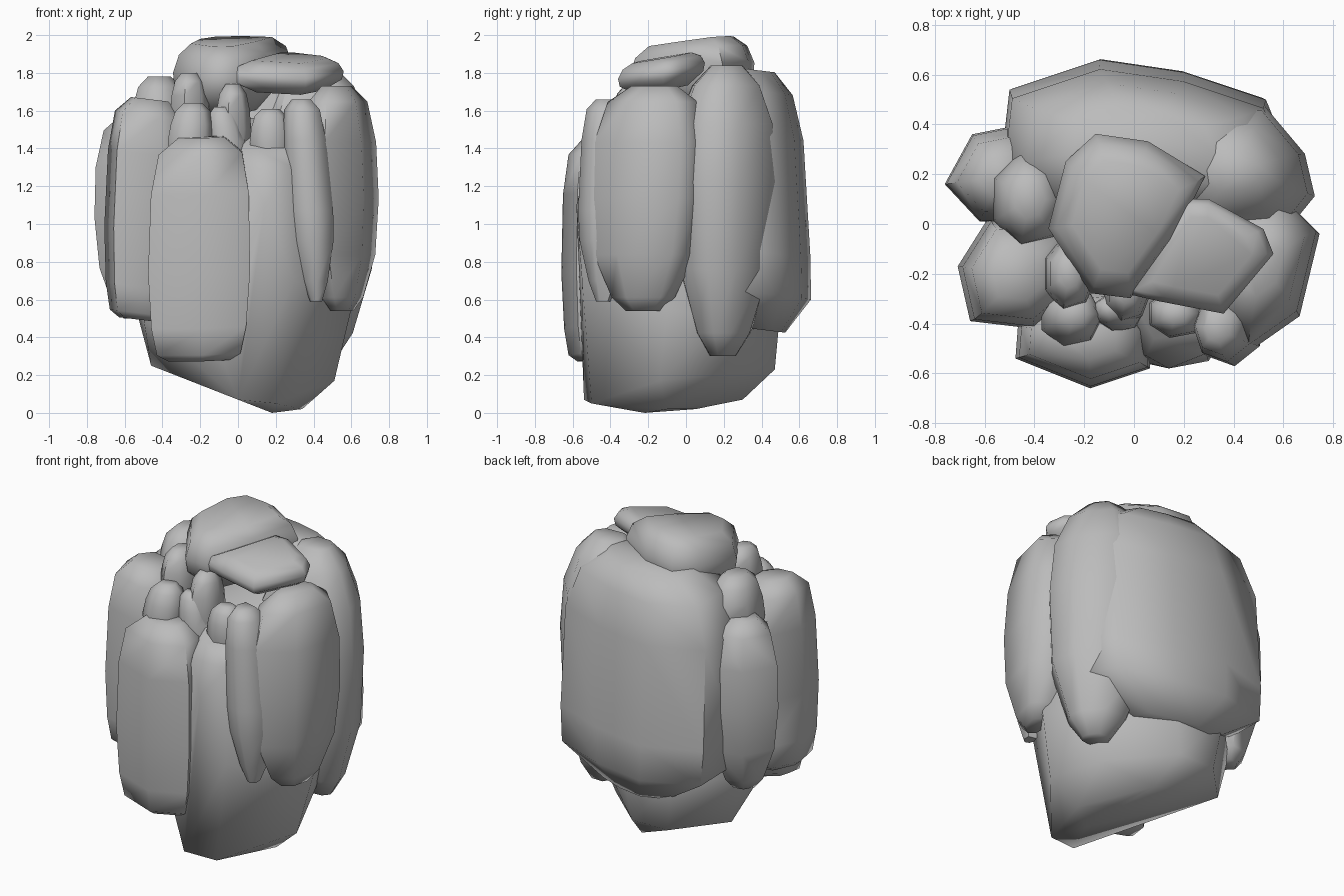
import bpy
import bmesh
import math
from mathutils import Vector

default_cube = bpy.data.objects.get("Cube")
if default_cube:
    bpy.data.objects.remove(default_cube, do_unlink=True)

# Single stone colour
stone_grey = bpy.data.materials.new("stone_grey")
stone_grey.use_nodes = True
grey = (0.5, 0.5, 0.5, 1)
stone_grey.diffuse_color = grey
stone_grey.node_tree.nodes["Principled BSDF"].inputs["Base Color"].default_value = grey

# Vertical profiles: (height fraction, outline scale)
PILLAR = [(0, .6), (.03, .82), (.15, .93), (.4, 1), (.75, .96), (.93, .82), (1, .45)]
TAPERED = [(0, .3), (.06, .55), (.25, .88), (.5, 1), (.75, .97), (.93, .78), (1, .4)]
HEAVY = [(0, .45), (.14, .97), (.3, 1), (.75, .98), (.92, .82), (1, .5)]
DOME = [(0, .25), (.08, .53), (.3, .9), (.6, 1), (.8, .93), (.93, .66), (1, .3)]
TOP_HEAVY = [(0, .25), (.1, .55), (.3, .92), (.45, 1), (.8, .92), (.95, .75), (1, .4)]
PEBBLE = [(0, .9), (.3, 1), (.6, .92), (.85, .75), (1, .4)]
SLAB = [(0, .6), (.35, .96), (.6, 1), (.85, .9), (1, .68)]


def finish(name, bm, angle=60):
    """Turn a bmesh into a shaded stone object."""
    bmesh.ops.recalc_face_normals(bm, faces=bm.faces)
    mesh = bpy.data.meshes.new(name)
    bm.to_mesh(mesh)
    bm.free()
    mesh.materials.append(stone_grey)
    obj = bpy.data.objects.new(name, mesh)
    bpy.context.collection.objects.link(obj)
    bpy.ops.object.select_all(action="DESELECT")
    obj.select_set(True)
    bpy.context.view_layer.objects.active = obj
    bpy.ops.object.shade_smooth_by_angle(angle=math.radians(angle))


def stone(name, outline, bottom, top, profile, lean=(0, 0), tilt=(0, 0)):
    """Loft a plan outline through a profile; lean shifts the top, tilt slopes it."""
    bm = bmesh.new()
    points = [Vector(p) for p in outline]
    centre = sum(points, Vector((0, 0))) / len(points)
    rings = []
    for height, scale in profile:
        ring = []
        for point in points:
            arm = (point - centre) * scale
            spot = centre + arm + Vector(lean) * height
            z = bottom + (top - bottom) * height + arm.dot(Vector(tilt))
            ring.append(bm.verts.new((spot.x, spot.y, z)))
        rings.append(ring)
    count = len(points)
    for low, high in zip(rings, rings[1:]):
        for i in range(count):
            j = (i + 1) % count
            bm.faces.new((low[i], low[j], high[j], high[i]))
    bm.faces.new(rings[0])
    bm.faces.new(rings[-1])
    finish(name, bm)


def hull_stone(name, points):
    """Wrap a convex stone around a few corner points."""
    bm = bmesh.new()
    for point in points:
        bm.verts.new(point)
    result = bmesh.ops.convex_hull(bm, input=bm.verts)
    loose = [v for v in result["geom_interior"] if isinstance(v, bmesh.types.BMVert)]
    bmesh.ops.delete(bm, geom=loose, context="VERTS")
    finish(name, bm)


def pebble(name, centre, radius, bottom, top, lean=(0, 0), sides=7):
    """Small rounded stone on an oval plan."""
    outline = []
    for i in range(sides):
        a = math.tau * i / sides
        outline.append((centre[0] + radius[0] * math.cos(a),
                        centre[1] + radius[1] * math.sin(a)))
    stone(name, outline, bottom, top, PEBBLE, lean)


# Core block that carries the cluster and shows at the front and below
hull_stone("base_stone", [
    (.18, -.22, 0), (.34, -.1, .02), (.2, .05, .02), (0, -.54, .07),
    (.2, -.5, .05), (.51, -.14, .17), (-.46, .2, .25), (-.3, 0, .19),
    (.1, .3, .07), (-.2, .47, .23), (.05, .47, .23), (.38, .16, .2),
    (-.54, .2, .55), (-.5, -.1, .5), (-.15, -.5, .45), (.05, -.56, .7),
    (.3, -.55, .7), (.14, -.58, 1.1), (.05, -.53, 1.3), (.29, -.52, 1.3),
    (.08, -.46, 1.4), (.28, -.44, 1.4), (.6, -.1, .55), (.48, .22, .5),
    (.1, .5, .55), (-.25, .5, .55), (-.3, .2, 1.6), (.3, .2, 1.6)])

# Tall stones around the core
stone("front_pillar",
      [(-.48, -.54), (-.18, -.66), (.06, -.58), (.06, -.42), (-.05, -.25), (-.35, -.28), (-.47, -.41)],
      .28, 1.46, PILLAR, lean=(.01, 0), tilt=(.03, .06))
stone("right_side_pillar",
      [(-.72, -.17), (-.67, -.39), (-.42, -.42), (-.28, -.3), (-.28, 0), (-.6, .02)],
      .49, 1.66, PILLAR, lean=(.03, 0), tilt=(-.12, 0))
stone("left_side_pillar",
      [(.36, -.42), (.48, -.54), (.68, -.4), (.76, -.07), (.62, .07), (.38, .02)],
      .54, 1.73, TAPERED, lean=(-.03, .06))
stone("narrow_front_pillar",
      [(.29, -.42), (.33, -.54), (.44, -.58), (.54, -.5), (.54, -.33), (.34, -.28)],
      .59, 1.66, TOP_HEAVY, lean=(-.08, .02))
stone("rear_right_pillar",
      [(-.76, .16), (-.65, .36), (-.45, .4), (-.35, .2), (-.4, 0), (-.62, .01)],
      .5, 1.57, TAPERED)
stone("back_boulder",
      [(-.53, .3), (-.5, .56), (-.14, .68), (.2, .63), (.53, .52), (.62, .3), (.5, .1), (-.38, .1)],
      .44, 1.82, HEAVY, lean=(0, -.07), tilt=(0, -.12))
stone("rear_left_pillar",
      [(.75, .1), (.71, .27), (.55, .46), (.25, .47), (.08, .2), (.22, -.08), (.62, -.06)],
      .3, 1.84, DOME, lean=(-.04, .02))

# Two flat stones on top
stone("top_cap",
      [(-.35, 0), (-.28, .27), (-.16, .38), (.05, .35), (.28, .21), (.15, -.05), (-.02, -.28), (-.18, -.26)],
      1.6, 1.97, SLAB, lean=(.01, -.03), tilt=(.04, .12))
stone("top_slab",
      [(-.03, -.28), (.2, .1), (.3, .1), (.52, -.02), (.56, -.12), (.36, -.36), (.1, -.31)],
      1.71, 1.88, SLAB, tilt=(-.02, .18))

# Small stones filling the gaps below the caps
pebble("upper_pebble", (-.26, -.2), (.11, .15), 1.5, 1.8)
pebble("pillar_pebble", (-.26, -.38), (.13, .12), 1.36, 1.64, lean=(.02, .02))
pebble("middle_pebble", (-.03, -.27), (.1, .13), 1.4, 1.74)
pebble("centre_pebble", (-.05, -.36), (.1, .08), 1.36, 1.62, lean=(-.04, .02))
pebble("left_pebble", (.17, -.36), (.12, .1), 1.36, 1.61)
pebble("rear_right_pebble", (-.42, .1), (.16, .2), 1.42, 1.78)
